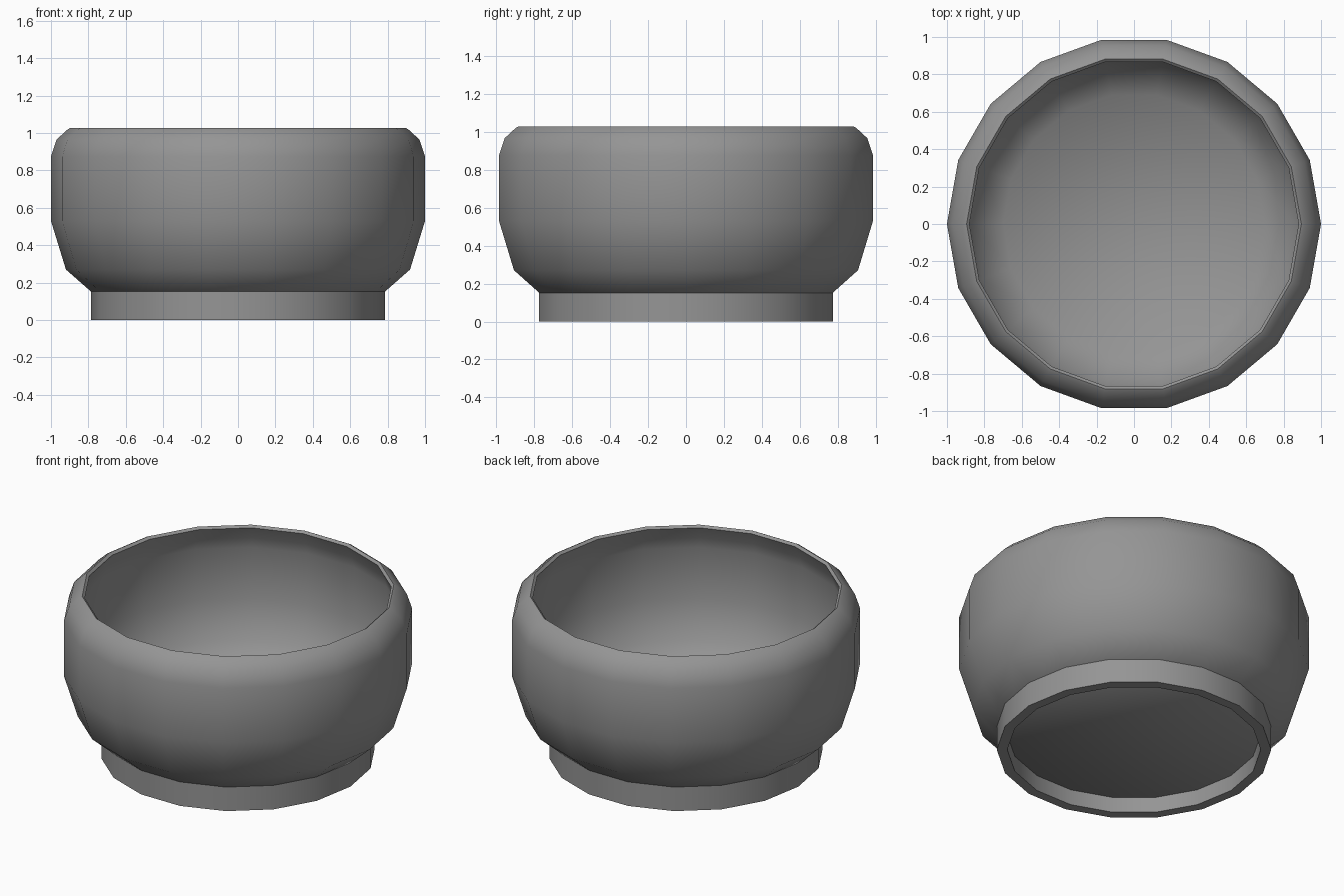
import bpy, bmesh, math

SIDES = 18

cube = bpy.data.objects.get("Cube")
if cube:
    bpy.data.objects.remove(cube, do_unlink=True)

# Single grey glaze
glaze = bpy.data.materials.new("grey_glaze")
glaze.use_nodes = True
colour = (0.3, 0.3, 0.3, 1)
glaze.diffuse_color = colour
glaze.node_tree.nodes["Principled BSDF"].inputs["Base Color"].default_value = colour


def lathe(name, profile, capped=False):
    """Revolve (radius, height) points around z into a smooth faceted part."""
    bm = bmesh.new()
    rings = []
    for r, z in profile:
        angles = [2 * math.pi * i / SIDES for i in range(SIDES)]
        rings.append([bm.verts.new((r * math.cos(a), r * math.sin(a), z)) for a in angles])
    for low, high in zip(rings, rings[1:]):
        for i in range(SIDES):
            j = (i + 1) % SIDES
            bm.faces.new((low[i], low[j], high[j], high[i]))
    if capped:
        bm.faces.new(rings[0][::-1])
        bm.faces.new(rings[-1])
    mesh = bpy.data.meshes.new(name)
    bm.to_mesh(mesh)
    bm.free()
    mesh.materials.append(glaze)
    obj = bpy.data.objects.new(name, mesh)
    bpy.context.collection.objects.link(obj)
    bpy.ops.object.select_all(action='DESELECT')
    obj.select_set(True)
    bpy.context.view_layer.objects.active = obj
    bpy.ops.object.shade_smooth_by_angle(angle=math.radians(48))


# Bowl: flat underside, rounded wall of even thickness, rim leaning inward
outer = [(0.722, 0.096), (0.92, 0.27), (1.0, 0.53), (1.0, 0.875),
         (0.97, 0.965), (0.91, 1.02), (0.895, 1.028)]
inner = [(0.88, 1.015), (0.918, 0.935), (0.94, 0.865), (0.94, 0.54),
         (0.865, 0.31), (0.7, 0.157)]
lathe("bowl", outer + inner, capped=True)

# Foot ring, hollow underneath
lathe("foot_ring", [(0.725, 0.1), (0.725, 0), (0.785, 0), (0.785, 0.152)])
